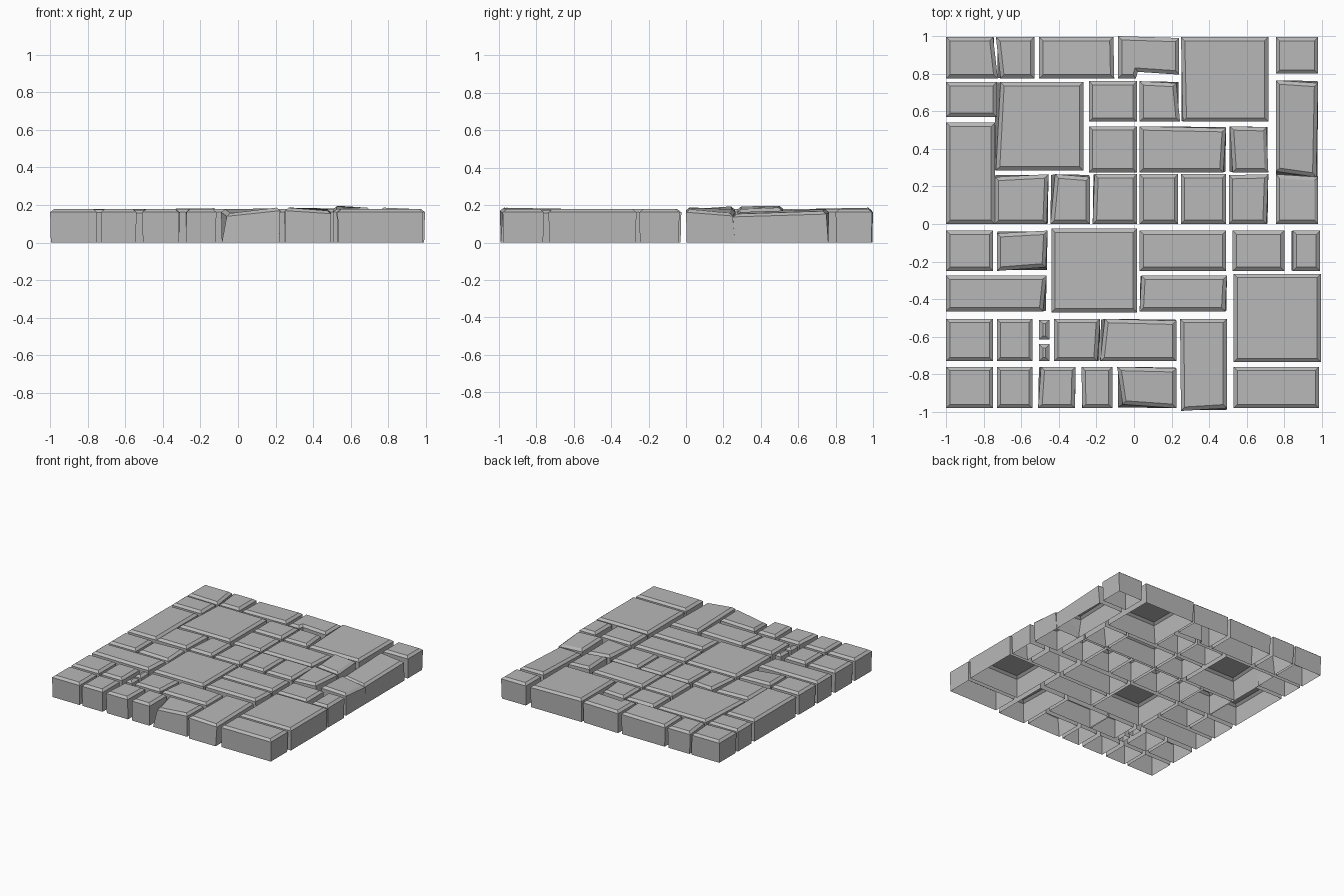
import bpy
import bmesh
from mathutils import Vector

cube = bpy.data.objects.get("Cube")
if cube:
    bpy.data.objects.remove(cube, do_unlink=True)

grey = bpy.data.materials.new("stone_grey")
grey.use_nodes = True
colour = (0.48, 0.48, 0.48, 1)
grey.diffuse_color = colour
grey.node_tree.nodes["Principled BSDF"].inputs["Base Color"].default_value = colour

TOP = 0.178
BEVEL = 0.02
FRONT_LEFT, FRONT_RIGHT, BACK_RIGHT, BACK_LEFT = range(4)

# Worn stones: how far each upper corner is moved (x, y, z)
worn = {
    "back_stone_1": {FRONT_RIGHT: (.015, 0, -.005), BACK_RIGHT: (-.01, 0, 0)},
    "back_stone_2": {FRONT_LEFT: (.02, 0, 0), BACK_LEFT: (-.005, 0, 0)},
    "back_stone_3": {FRONT_RIGHT: (.005, 0, .005), BACK_LEFT: (0, 0, -.005)},
    "right_stone_2": {FRONT_LEFT: (0, .03, -.015), FRONT_RIGHT: (-.01, 0, -.025),
                      BACK_RIGHT: (0, -.015, -.01)},
    "upper_slab_1": {FRONT_LEFT: (.01, 0, 0), BACK_LEFT: (.035, 0, 0)},
    "upper_stone_2": {BACK_RIGHT: (-.015, -.01, 0), FRONT_RIGHT: (.005, 0, 0)},
    "back_slab_1": {FRONT_LEFT: (.01, 0, 0), BACK_LEFT: (0, 0, .008)},
    "middle_stone_2": {FRONT_RIGHT: (-.015, 0, 0), BACK_RIGHT: (0, -.01, 0)},
    "middle_stone_3": {FRONT_LEFT: (.02, 0, .015), BACK_LEFT: (.005, 0, .018),
                       BACK_RIGHT: (-.01, -.005, .008)},
    "centre_stone_1": {BACK_LEFT: (0, -.015, 0), FRONT_RIGHT: (-.01, 0, 0)},
    "centre_stone_2": {BACK_LEFT: (.025, 0, 0), BACK_RIGHT: (0, -.015, 0)},
    "centre_stone_3": {BACK_LEFT: (.01, 0, 0)},
    "centre_stone_6": {BACK_LEFT: (0, -.005, .015), FRONT_RIGHT: (-.01, 0, .01)},
    "centre_stone_7": {BACK_RIGHT: (0, -.015, -.02), FRONT_LEFT: (0, 0, .008)},
    "inner_stone_2": {FRONT_RIGHT: (-.01, .02, -.015), BACK_LEFT: (0, -.015, 0)},
    "inner_stone_5": {BACK_LEFT: (.01, 0, 0), FRONT_LEFT: (.01, 0, 0)},
    "lower_stone_1": {FRONT_RIGHT: (-.02, 0, -.005)},
    "lower_slab_1": {FRONT_RIGHT: (-.01, 0, 0), BACK_LEFT: (.01, 0, 0)},
    "lower_slab_2": {BACK_LEFT: (0, -.015, 0), FRONT_RIGHT: (-.01, 0, 0)},
    "outer_stone_3": {FRONT_RIGHT: (-.015, 0, 0)},
    "outer_stone_4": {BACK_LEFT: (.025, 0, 0), BACK_RIGHT: (0, -.01, 0)},
    "front_stone_3": {BACK_LEFT: (.015, 0, 0), FRONT_RIGHT: (-.005, 0, 0)},
    "front_stone_4": {FRONT_LEFT: (.005, 0, 0)},
    "front_stone_5": {FRONT_LEFT: (.03, .02, -.022), BACK_RIGHT: (0, -.008, .004),
                      FRONT_RIGHT: (0, 0, .008)},
    "front_slab_1": {FRONT_RIGHT: (0, .015, -.008), FRONT_LEFT: (.005, 0, .008)},
}


def inset(outline, distance):
    """Move every side of an anticlockwise outline inward."""
    points = []
    for i, here in enumerate(outline):
        a = (here - outline[i - 1]).normalized()
        b = (outline[(i + 1) % len(outline)] - here).normalized()
        normal_a, normal_b = Vector((-a.y, a.x)), Vector((-b.y, b.x))
        points.append(here + (normal_a + normal_b) * distance / (1 + normal_a.dot(normal_b)))
    return points


def stone(name, outline):
    """Open-bottomed paving stone with a chamfered top."""
    outline = [Vector(p) for p in outline]
    moves = [Vector(worn.get(name, {}).get(i, (0, 0, 0))) for i in range(len(outline))]
    upper = [p + m.xy for p, m in zip(outline, moves)]
    bm = bmesh.new()
    rings = [[bm.verts.new((p.x, p.y, 0)) for p in inset(outline, .004)]]
    for ring, z in ((upper, TOP - .016), (inset(upper, BEVEL), TOP)):
        rings.append([bm.verts.new((p.x, p.y, z + m.z)) for p, m in zip(ring, moves)])
    for low, high in zip(rings, rings[1:]):
        for i in range(len(low)):
            j = (i + 1) % len(low)
            bm.faces.new((low[i], low[j], high[j], high[i]))
    bm.faces.new(rings[-1])
    mesh = bpy.data.meshes.new(name)
    bm.to_mesh(mesh)
    bm.free()
    mesh.materials.append(grey)
    bpy.context.collection.objects.link(bpy.data.objects.new(name, mesh))


def course(name, front, back, *spans):
    """Row of stones sharing front and back edges."""
    for i, (left, right) in enumerate(spans, 1):
        stone(f"{name}_{i}", [(left, front), (right, front), (right, back), (left, back)])


# Back edge, with one notched stone
course("back_stone", .775, .995, (-1, -.74), (-.73, -.53), (-.505, -.11))
stone("notched_stone", [(-.085, .775), (.01, .775), (.02, .81), (.24, .795),
                        (.24, .99), (-.085, 1)])
course("back_slab", .545, .995, (.25, .715))
course("corner_stone", .80, .995, (.755, .98))
course("right_stone", .25, .765, (.755, .98))
worn["right_stone_1"] = worn.pop("right_stone_2")
bpy.data.objects.remove(bpy.data.objects["right_stone_1"], do_unlink=True)
course("right_stone", .25, .765, (.755, .98))

# Upper half
course("left_stone", .57, .755, (-1, -.73))
course("left_slab", 0, .54, (-1, -.74))
course("upper_slab", .285, .755, (-.745, -.27))
course("upper_stone", .545, .76, (-.24, .015), (.03, .24))
course("middle_stone", .275, .52, (-.24, .015), (.03, .49), (.505, .715))
course("centre_stone", .0, .265, (-.74, -.455), (-.445, -.235), (-.22, .015),
       (.03, .235), (.25, .49), (.505, .715), (.755, .98))

# Lower half
course("inner_stone", -.25, -.035, (-1, -.75), (-.73, -.46), (.03, .49),
       (.525, .80), (.835, .99))
course("centre_slab", -.47, -.025, (-.44, .015))
course("lower_stone", -.465, -.275, (-1, -.465))
course("lower_slab", -.465, -.275, (.03, .495))
course("right_slab", -.735, -.265, (.53, .995))
course("outer_stone", -.73, -.505, (-1, -.75), (-.73, -.54), (-.425, -.18), (-.18, .225))
course("back_cobble", -.615, -.51, (-.505, -.45))
course("front_cobble", -.73, -.64, (-.505, -.45))

# Front edge
course("front_slab", -.995, -.505, (.245, .495))
course("front_stone", -.98, -.76, (-1, -.75), (-.73, -.54), (-.51, -.31),
       (-.28, -.115), (-.09, .225), (.53, .985))
